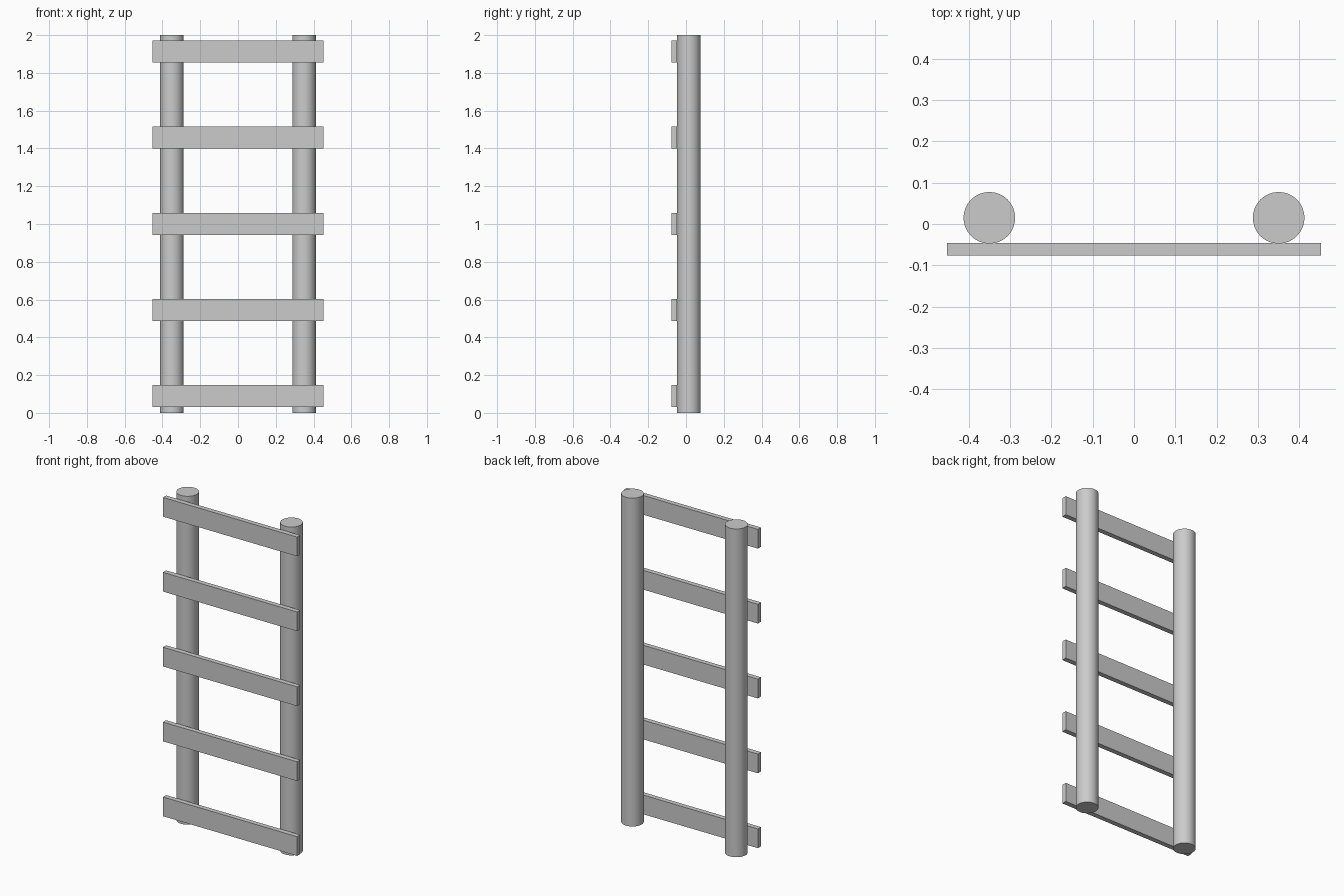
import bpy

if "Cube" in bpy.data.objects:
    bpy.data.objects.remove(bpy.data.objects["Cube"])

POLE_RADIUS = 0.0625
SLAT_SIZE = (0.904, 0.03, 0.117)


def add_pole(name, x):
    bpy.ops.mesh.primitive_cylinder_add(
        vertices=32, radius=POLE_RADIUS, depth=2, location=(x, 0.015, 1))
    pole = bpy.context.object
    pole.name = name
    bpy.ops.object.shade_smooth_by_angle()


def add_slat(name, z):
    bpy.ops.mesh.primitive_cube_add(size=1, location=(0, -0.0615, z))
    slat = bpy.context.object
    slat.name = name
    slat.scale = SLAT_SIZE
    bpy.ops.object.transform_apply(location=False, rotation=False, scale=True)


# Upright round poles
add_pole("left_pole", -0.35)
add_pole("right_pole", 0.35)

# Flat rungs fixed to the front of the poles
for i in range(5):
    add_slat(f"rung_{i + 1}", 0.0885 + 0.4562 * i)
